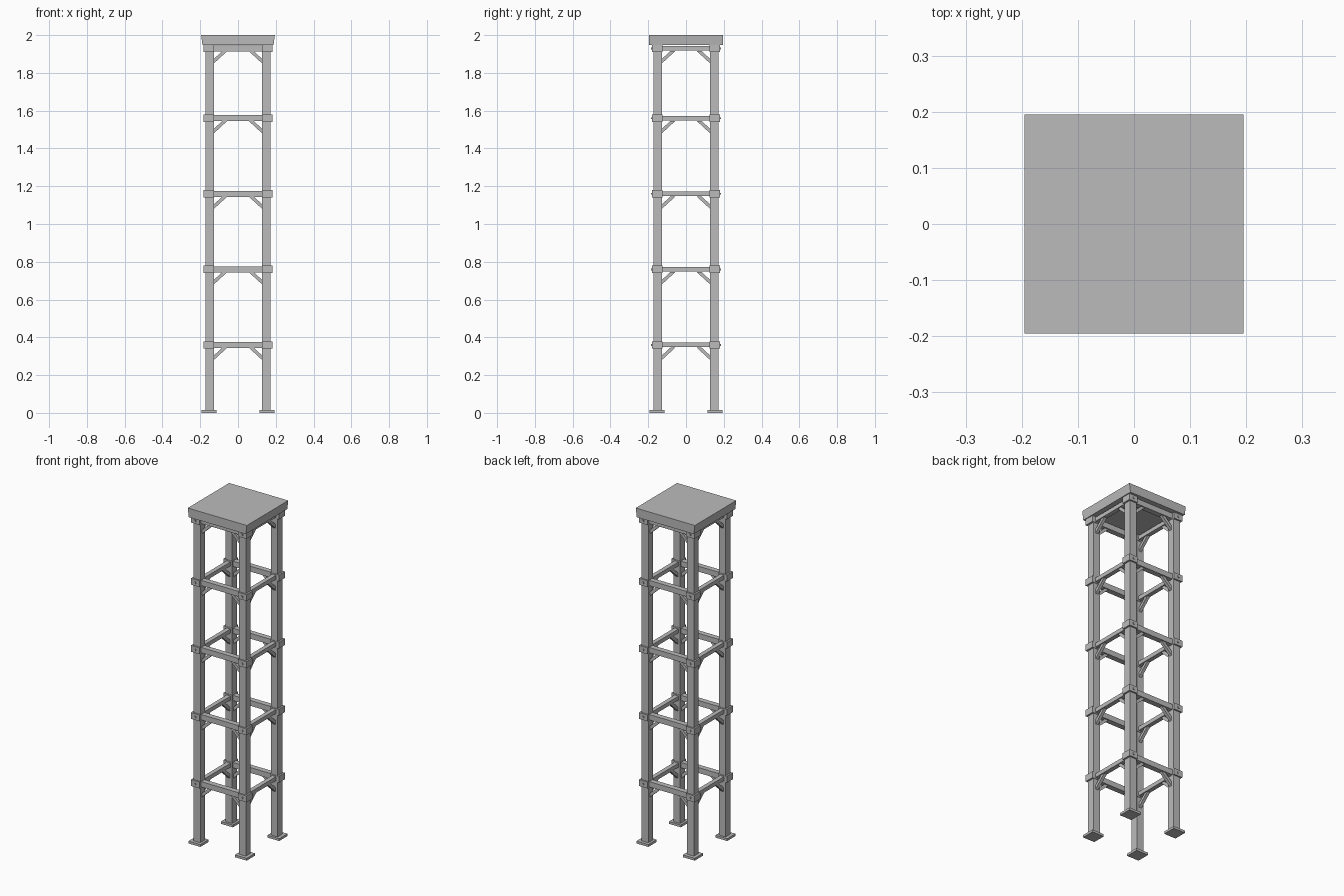
import bpy, bmesh, math
from mathutils import Matrix, Vector

if "Cube" in bpy.data.objects:
    bpy.data.objects.remove(bpy.data.objects["Cube"])

grey = bpy.data.materials.new("weathered grey")
grey.diffuse_color = (0.5, 0.5, 0.5, 1)
grey.use_nodes = True
grey.node_tree.nodes["Principled BSDF"].inputs["Base Color"].default_value = grey.diffuse_color

P = 0.150          # post centre offset
H = 0.0225         # post half width


def finish(name, bm):
    me = bpy.data.meshes.new(name)
    bm.to_mesh(me)
    bm.free()
    me.materials.append(grey)
    ob = bpy.data.objects.new(name, me)
    bpy.context.collection.objects.link(ob)
    return ob


def box(name, centre, size):
    bm = bmesh.new()
    bmesh.ops.create_cube(bm, size=1, matrix=Matrix.Translation(centre) @ Matrix.Diagonal((*size, 1)))
    return finish(name, bm)


def brace(name, angle, side, z):
    """Diagonal strut in the vertical plane of one frame side."""
    outline = [(0.130, z - 0.082), (0.130, z - 0.058), (0.082, z - 0.014), (0.056, z - 0.014)]
    bm = bmesh.new()
    face = bm.faces.new([bm.verts.new((side * x, -P - 0.009, h)) for x, h in outline])
    ext = bmesh.ops.extrude_face_region(bm, geom=[face])
    verts = [v for v in ext["geom"] if isinstance(v, bmesh.types.BMVert)]
    bmesh.ops.translate(bm, vec=(0, 0.018, 0), verts=verts)
    bmesh.ops.recalc_face_normals(bm, faces=bm.faces)
    bm.transform(Matrix.Rotation(angle, 4, 'Z'))
    finish(name, bm)


# Posts and foot plates
for sx in (-1, 1):
    for sy in (-1, 1):
        box("post", (sx * P, sy * P, 0.98), (2 * H, 2 * H, 1.94))
        box("foot_plate", (sx * P * 1.02, sy * P * 1.02, 0.007), (0.078, 0.078, 0.014))

# Tiers of beams, corner joints and braces
for z in (0.36, 0.76, 1.16, 1.56, 1.93):
    for s in (-1, 1):
        box("cross_beam", (0, s * P, z), (0.30, 0.032, 0.032))
        box("side_beam", (s * P, 0, z), (0.026, 0.30, 0.024))
        for t in (-1, 1):
            # collar around the post, with a peg in its outer faces
            box("corner_collar", (s * 0.155, t * 0.153, z), (0.056, 0.056, 0.038))
            box("peg", (s * 0.155, t * 0.182, z), (0.010, 0.006, 0.010))
        for k in range(4):
            brace("brace", k * math.pi / 2, s, z)

# Top slab, its ends leaning in slightly toward the bottom
slab = box("top_slab", (0, 0, 1.9735), (0.39, 0.39, 0.053))
for v in slab.data.vertices:
    if v.co.z < 1.97:
        v.co.x *= 0.965
